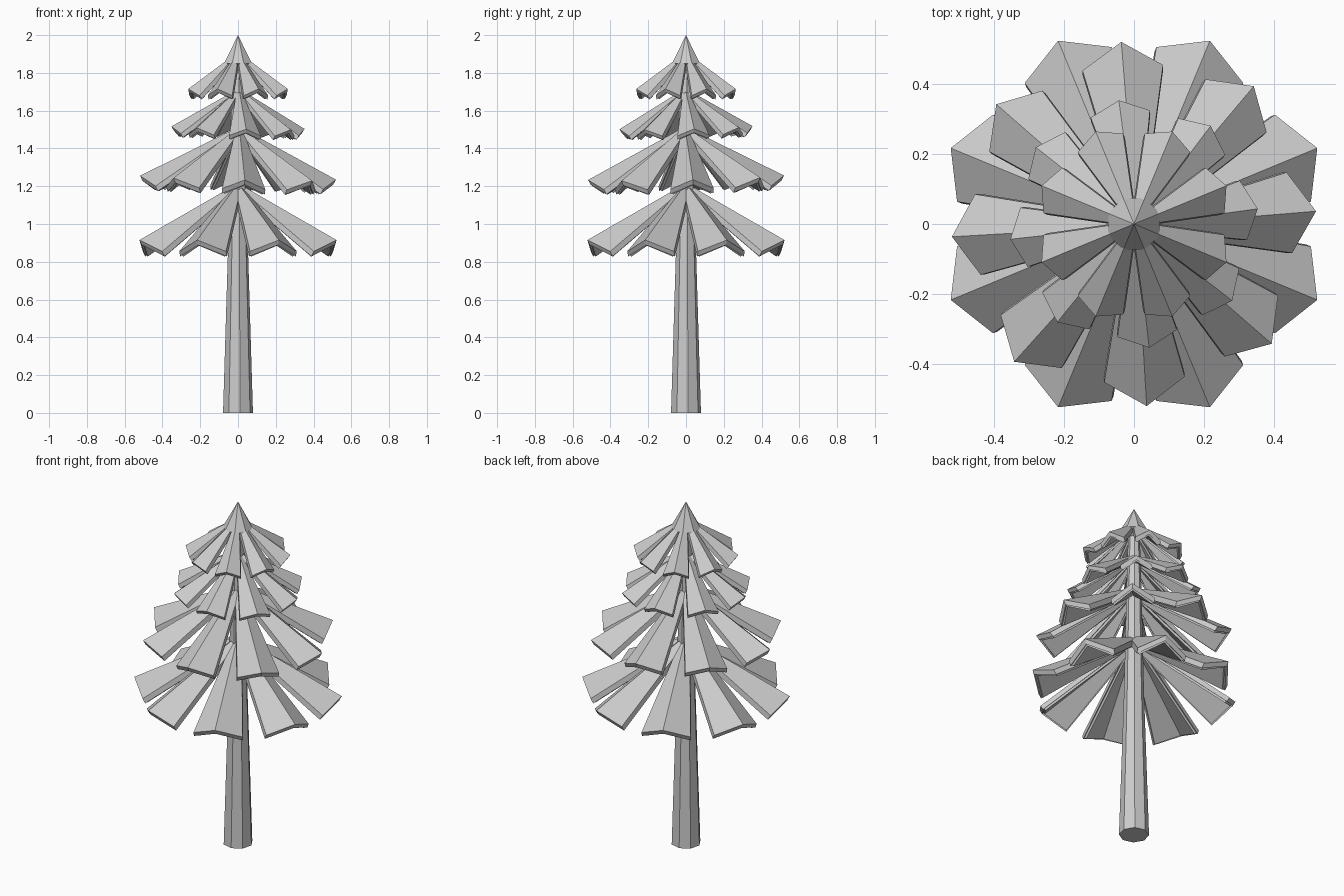
import bpy
import bmesh
from math import cos, sin, radians, pi
from mathutils import Matrix, Vector

cube = bpy.data.objects.get("Cube")
if cube:
    bpy.data.objects.remove(cube, do_unlink=True)

grey = bpy.data.materials.new("plain grey")
grey.use_nodes = True
colour = (0.6, 0.6, 0.6, 1)
grey.diffuse_color = colour
grey.node_tree.nodes["Principled BSDF"].inputs["Base Color"].default_value = colour


def finish(name, bm):
    bmesh.ops.recalc_face_normals(bm, faces=bm.faces)
    mesh = bpy.data.meshes.new(name)
    bm.to_mesh(mesh)
    bm.free()
    mesh.materials.append(grey)
    obj = bpy.data.objects.new(name, mesh)
    bpy.context.collection.objects.link(obj)
    return obj


def lathe(name, profile, turn, sides=8):
    """Faceted solid from (radius, height) pairs."""
    bm = bmesh.new()
    rings = [[bm.verts.new((r * cos(turn + 2 * pi * i / sides),
                            r * sin(turn + 2 * pi * i / sides), z))
              for i in range(sides)] for r, z in profile]
    for low, high in zip(rings, rings[1:]):
        for i in range(sides):
            j = (i + 1) % sides
            bm.faces.new((low[i], low[j], high[j], high[i]))
    bm.faces.new(rings[0])
    bm.faces.new(rings[-1])
    bmesh.ops.remove_doubles(bm, verts=bm.verts, dist=0.0001)
    return finish(name, bm)


def add_branch(bm, turn, tip, tip_z, root_z, half, back, drop, thick):
    """Widening gabled plank with a stepped underside, pointing outwards."""
    root = 0.03
    top = [(root, half * 0.2, root_z - drop * 0.3), (root, 0, root_z),
           (root, -half * 0.2, root_z - drop * 0.3),
           (tip - back, half, tip_z - drop), (tip, 0, tip_z),
           (tip - back, -half, tip_z - drop)]
    spin = Matrix.Rotation(turn, 3, 'Z')
    slope = Vector((tip_z - root_z, 0, root - tip)).normalized() * thick
    upper = [bm.verts.new(spin @ Vector(p)) for p in top]
    lower = [bm.verts.new(spin @ (Vector(p) + slope)) for p in top]
    bm.faces.new((upper[0], upper[1], upper[4], upper[3]))
    bm.faces.new((upper[1], upper[2], upper[5], upper[4]))
    under = [bm.faces.new((lower[3], lower[4], lower[1], lower[0])),
             bm.faces.new((lower[4], lower[5], lower[2], lower[1]))]
    outline = [0, 1, 2, 5, 4, 3]
    for a, b in zip(outline, outline[1:] + outline[:1]):
        bm.faces.new((upper[b], upper[a], lower[a], lower[b]))
    bmesh.ops.recalc_face_normals(bm, faces=bm.faces)
    # Narrow lip under the plank
    bmesh.ops.inset_region(bm, faces=under, thickness=thick * 0.35, depth=0)
    bmesh.ops.inset_region(bm, faces=under, thickness=0.001, depth=thick * 0.4)


def tier(name, offset, lean, *shape):
    bm = bmesh.new()
    for i in range(8):
        add_branch(bm, radians(offset + 45 * i), *shape)
    obj = finish(name, bm)
    # Slight lean about the middle of the tier
    pivot = Matrix.Translation((0, 0, shape[1]))
    tilt = Matrix.Rotation(lean, 4, (1, 1, 0))
    obj.data.transform(pivot @ tilt @ pivot.inverted())


# Trunk and pointed crown
lathe("trunk", [(0.08, 0), (0.054, 0.85), (0.04, 1.5), (0.03, 1.88)], radians(8))
lathe("crown", [(0.03, 1.82), (0.08, 1.85), (0, 2)], radians(22.5))

# Branch tiers: turn, lean, tip radius, tip height, root height, half width, setback, drop, thickness
tier("lowest_branches", 22.5, 0, 0.565, 0.915, 1.2, 0.134, 0.075, 0.06, 0.03)
tier("lower_branches", 4, 0.03, 0.52, 1.245, 1.5, 0.115, 0.075, 0.05, 0.03)
tier("upper_branches", 7, 0.03, 0.355, 1.51, 1.7, 0.085, 0.04, 0.035, 0.024)
tier("top_branches", 22.5, 0, 0.285, 1.715, 1.89, 0.07, 0.035, 0.035, 0.024)
